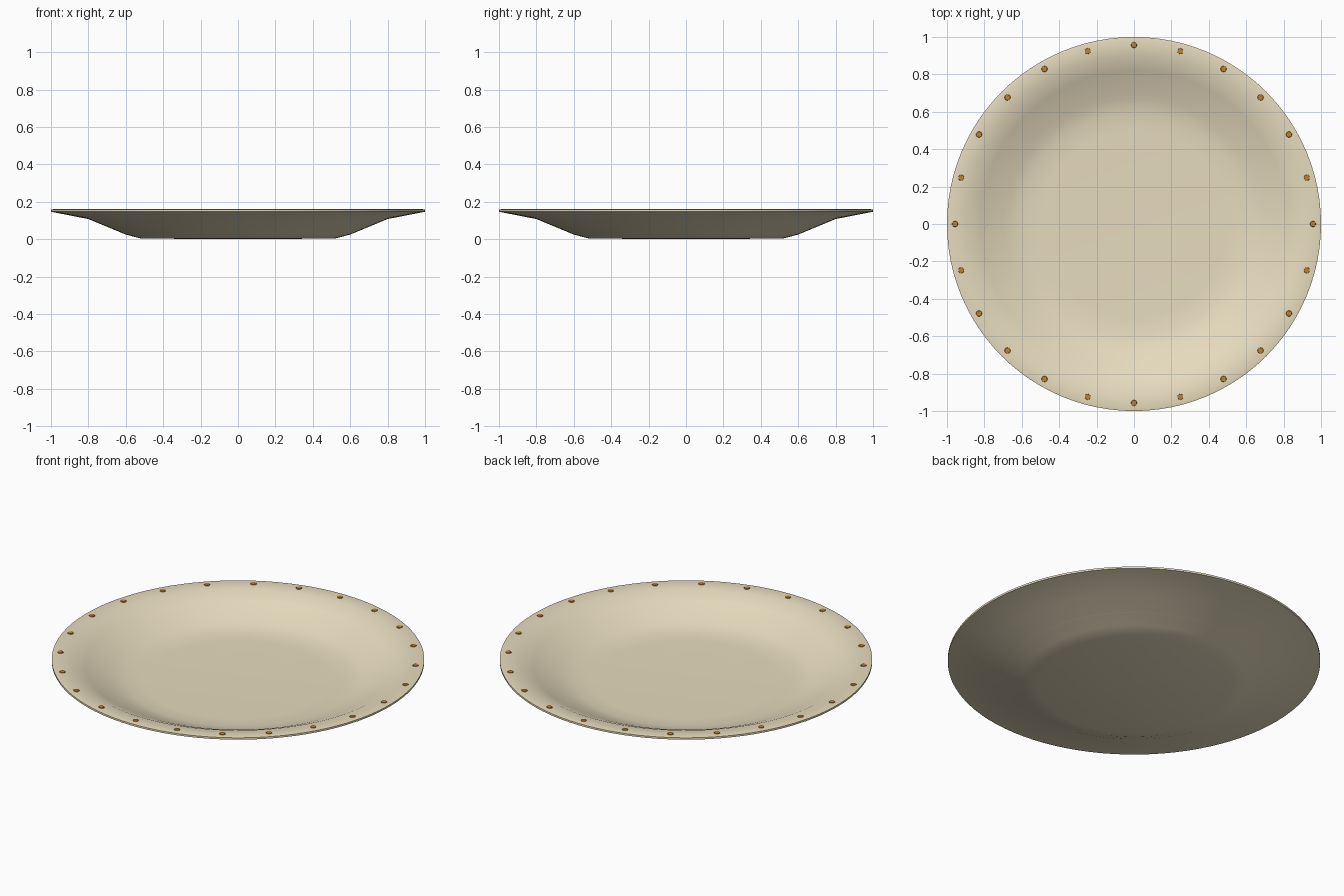
import bpy, bmesh, math

cube = bpy.data.objects.get("Cube")
if cube:
    bpy.data.objects.remove(cube, do_unlink=True)


def make_material(name, color):
    mat = bpy.data.materials.new(name)
    mat.use_nodes = True
    mat.diffuse_color = color
    mat.node_tree.nodes["Principled BSDF"].inputs["Base Color"].default_value = color
    return mat


def finish(bm, name, mat):
    mesh = bpy.data.meshes.new(name)
    bm.to_mesh(mesh)
    bm.free()
    mesh.materials.append(mat)
    obj = bpy.data.objects.new(name, mesh)
    bpy.context.collection.objects.link(obj)
    return obj


cream = make_material("cream_glaze", (0.82, 0.73, 0.53, 1))
gold = make_material("gold_brown", (0.50, 0.22, 0.03, 1))

# Plate: closed profile (radius, height) spun around the z axis
profile = [(0, 0), (0.52, 0.004), (0.6, 0.025), (0.8, 0.108), (1.0, 0.147),
           (1.0, 0.158), (0.985, 0.161), (0.9, 0.156), (0.82, 0.122),
           (0.68, 0.058), (0.6, 0.038), (0.5, 0.034), (0, 0.034)]
bm = bmesh.new()
verts = [bm.verts.new((r, 0, z)) for r, z in profile]
edges = [bm.edges.new(pair) for pair in zip(verts, verts[1:])]
bmesh.ops.spin(bm, geom=verts + edges, cent=(0, 0, 0), axis=(0, 0, 1),
               angle=math.tau, steps=96, use_merge=True)
bmesh.ops.remove_doubles(bm, verts=bm.verts, dist=0.0005)
bmesh.ops.recalc_face_normals(bm, faces=bm.faces)
plate = finish(bm, "plate", cream)
bpy.context.view_layer.objects.active = plate
plate.select_set(True)
bpy.ops.object.shade_smooth_by_angle(angle=math.radians(40))
plate.select_set(False)

# Ring of small dots around the rim
count = 24
for i in range(count):
    a = math.tau * i / count
    bm = bmesh.new()
    bmesh.ops.create_cone(bm, cap_ends=True, segments=10, radius1=0.017,
                          radius2=0.015, depth=0.006)
    bmesh.ops.translate(bm, verts=bm.verts,
                        vec=(0.957 * math.cos(a), 0.957 * math.sin(a), 0.16))
    finish(bm, f"rim_dot_{i + 1}", gold)
